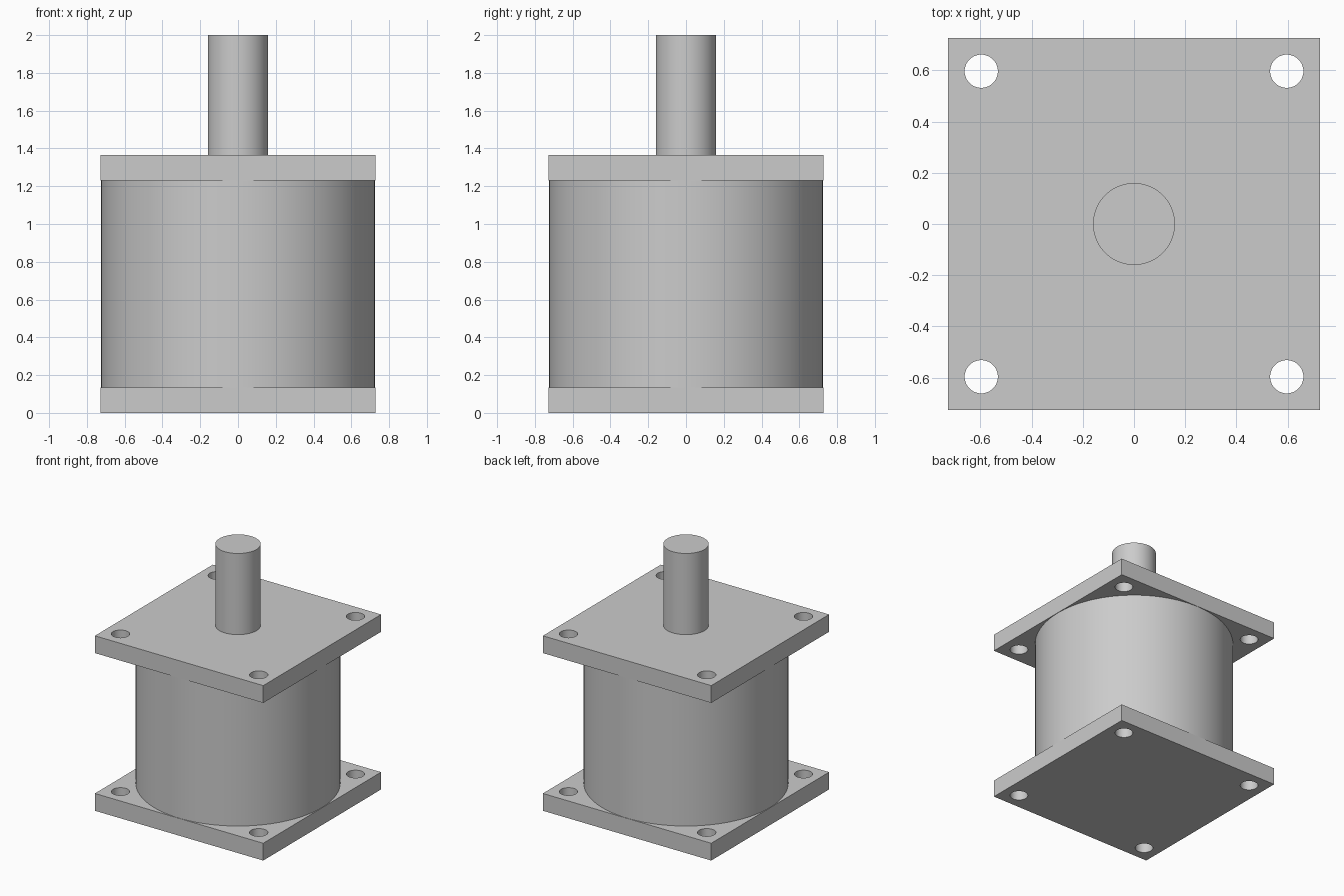
import bpy

default = bpy.data.objects.get("Cube")
if default:
    bpy.data.objects.remove(default, do_unlink=True)

PLATE_HALF = 0.727
PLATE_THICK = 0.135
TOP_OF_FLANGE = 1.366
BODY_RADIUS = 0.724
SHAFT_RADIUS = 0.16
SHAFT_TOP = 2.0
HOLE_RADIUS = 0.065
HOLE_OFFSET = 0.597

metal = bpy.data.materials.new("plain grey metal")
grey = (0.6, 0.6, 0.6, 1)
metal.diffuse_color = grey
metal.use_nodes = True
metal.node_tree.nodes["Principled BSDF"].inputs["Base Color"].default_value = grey


def finish(obj, name):
    obj.name = name
    obj.data.materials.clear()
    obj.data.materials.append(metal)
    bpy.ops.object.select_all(action="DESELECT")
    obj.select_set(True)
    bpy.context.view_layer.objects.active = obj
    bpy.ops.object.shade_smooth_by_angle()


def cylinder(radius, bottom, top, x=0, y=0, sides=96):
    bpy.ops.mesh.primitive_cylinder_add(
        vertices=sides, radius=radius, depth=top - bottom,
        location=(x, y, (bottom + top) / 2))
    return bpy.context.object


def flange(name, bottom):
    """Square plate with a bolt hole through each corner."""
    bpy.ops.mesh.primitive_cube_add(size=1, location=(0, 0, bottom + PLATE_THICK / 2))
    plate = bpy.context.object
    plate.scale = (2 * PLATE_HALF, 2 * PLATE_HALF, PLATE_THICK)
    bpy.ops.object.transform_apply(location=False, rotation=False, scale=True)
    for x in (-HOLE_OFFSET, HOLE_OFFSET):
        for y in (-HOLE_OFFSET, HOLE_OFFSET):
            cutter = cylinder(HOLE_RADIUS, bottom - 0.1, bottom + PLATE_THICK + 0.1, x, y, 48)
            cutter.hide_render = True
            cut = plate.modifiers.new("bolt hole", "BOOLEAN")
            cut.operation = "DIFFERENCE"
            cut.solver = "EXACT"
            cut.object = cutter
            bpy.context.view_layer.objects.active = plate
            bpy.ops.object.modifier_apply(modifier=cut.name)
            bpy.data.objects.remove(cutter, do_unlink=True)
    finish(plate, name)


# Square end plates
flange("bottom_flange", 0)
flange("top_flange", TOP_OF_FLANGE - PLATE_THICK)

# Round housing between the plates
finish(cylinder(BODY_RADIUS, PLATE_THICK, TOP_OF_FLANGE - PLATE_THICK, sides=128), "housing")

# Output shaft
finish(cylinder(SHAFT_RADIUS, TOP_OF_FLANGE, SHAFT_TOP), "shaft")
